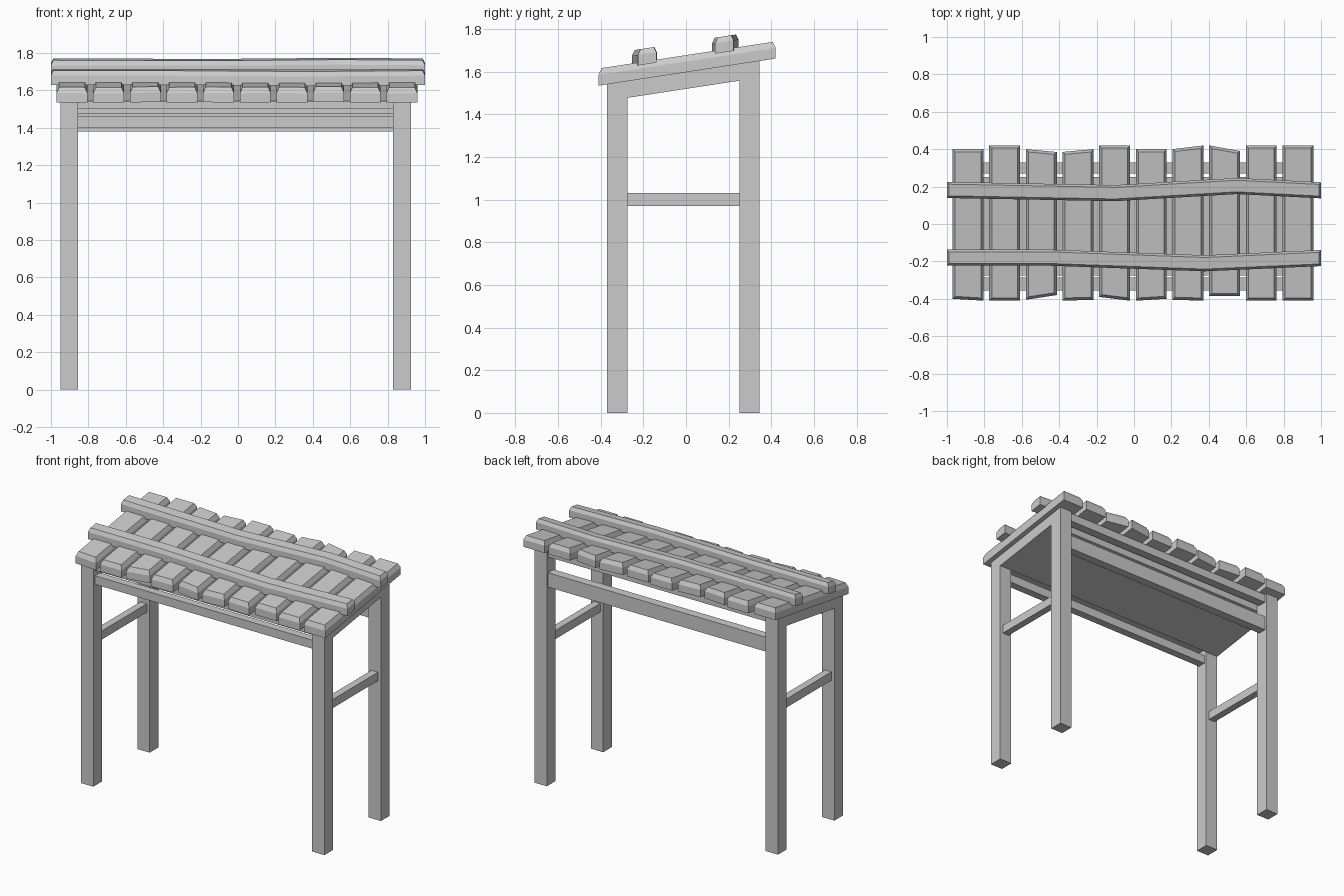
import bpy, bmesh

old = bpy.data.objects.get("Cube")
if old:
    bpy.data.objects.remove(old, do_unlink=True)

grey = bpy.data.materials.new("plain_grey")
grey.use_nodes = True
grey.diffuse_color = (0.6, 0.6, 0.6, 1)
grey.node_tree.nodes["Principled BSDF"].inputs["Base Color"].default_value = (0.6, 0.6, 0.6, 1)

SLOPE = 0.153


def roof(y):
    """Height of the underside of the roof boards."""
    return 1.597 + SLOPE * y


def finish(name, bm):
    bmesh.ops.recalc_face_normals(bm, faces=bm.faces)
    mesh = bpy.data.meshes.new(name)
    bm.to_mesh(mesh)
    bm.free()
    mesh.materials.append(grey)
    obj = bpy.data.objects.new(name, mesh)
    bpy.context.collection.objects.link(obj)
    return obj


def box(name, x, y, low, high):
    """Box between x and y ranges; low and high give the height at a given y."""
    bm = bmesh.new()
    bmesh.ops.create_cube(bm, size=1)
    for v in bm.verts:
        v.co.x = x[v.co.x > 0]
        v.co.y = y[v.co.y > 0]
        v.co.z = (high if v.co.z > 0 else low)(v.co.y)
    return finish(name, bm)


def flat(z):
    return lambda y: z


def board(name, outline, base, body, chamfer, rise):
    """Sloping board with a chamfered upper edge."""
    bm = bmesh.new()
    bottom = bm.faces.new([bm.verts.new((x, y, 0)) for x, y in outline])
    new = bmesh.ops.extrude_face_region(bm, geom=[bottom], use_keep_orig=True)["geom"]
    top = [g for g in new if isinstance(g, bmesh.types.BMFace)][0]
    for v in top.verts:
        v.co.z = body
    bmesh.ops.recalc_face_normals(bm, faces=bm.faces)
    bmesh.ops.inset_region(bm, faces=[top], thickness=chamfer, use_even_offset=True)
    for v in top.verts:
        v.co.z = body + rise
    for v in bm.verts:
        v.co.z += base + SLOPE * v.co.y
    return finish(name, bm)


# Posts, end rails
FRONT, BACK = (-0.37, -0.275), (0.25, 0.345)
for side, x in (("right", (-0.95, -0.855)), ("left", (0.83, 0.925))):
    box("front_post_" + side, x, FRONT, flat(0), roof)
    box("back_post_" + side, x, BACK, flat(0), roof)
    mid = sum(x) / 2
    box("end_rail_" + side, (mid - 0.025, mid + 0.025), (FRONT[1], BACK[0]), flat(0.97), flat(1.03))

# Long rails between the posts
span = (-0.855, 0.83)
box("front_rail", span, (-0.35, -0.295), flat(1.40), flat(1.46))
box("back_rail", span, (0.27, 0.33), flat(1.38), flat(1.48))
box("front_top_rail", span, (-0.355, -0.285), flat(1.50), roof)
box("back_top_rail", span, (0.27, 0.33), flat(1.59), roof)

# Sloping panel under the boards
box("roof_panel", (-0.95, 0.925), (FRONT[1], BACK[0]), lambda y: roof(y) - 0.078, roof)

# Roof boards: front-left, front-right, back-right, back-left ends
ends = [(-.40, -.41, .40, .40), (-.41, -.41, .42, .42), (-.405, -.38, .385, .40),
        (-.41, -.405, .40, .385), (-.39, -.41, .42, .42), (-.41, -.40, .40, .40),
        (-.405, -.41, .42, .40), (-.385, -.385, .39, .42), (-.41, -.41, .42, .42),
        (-.41, -.41, .42, .42)]
for i, (fl, fr, br, bl) in enumerate(ends):
    x0 = -0.97 + 0.196 * i
    x1 = x0 + 0.165
    board(f"roof_board_{i + 1}", [(x0, fl), (x1, fr), (x1, br), (x0, bl)],
          1.597, 0.05, 0.014, 0.03)

# Bent battens across the boards
paths = {"front_batten": [(-1, -.18), (-.45, -.18), (.38, -.21), (1, -.182)],
         "back_batten": [(-1, .182), (-.1, .165), (.55, .203), (1, .18)]}
for name, path in paths.items():
    edge = [(x, y - 0.043) for x, y in path]
    edge += [(x, y + 0.043) for x, y in reversed(path)]
    board(name, edge, 1.663, 0.05, 0.012, 0.025)
